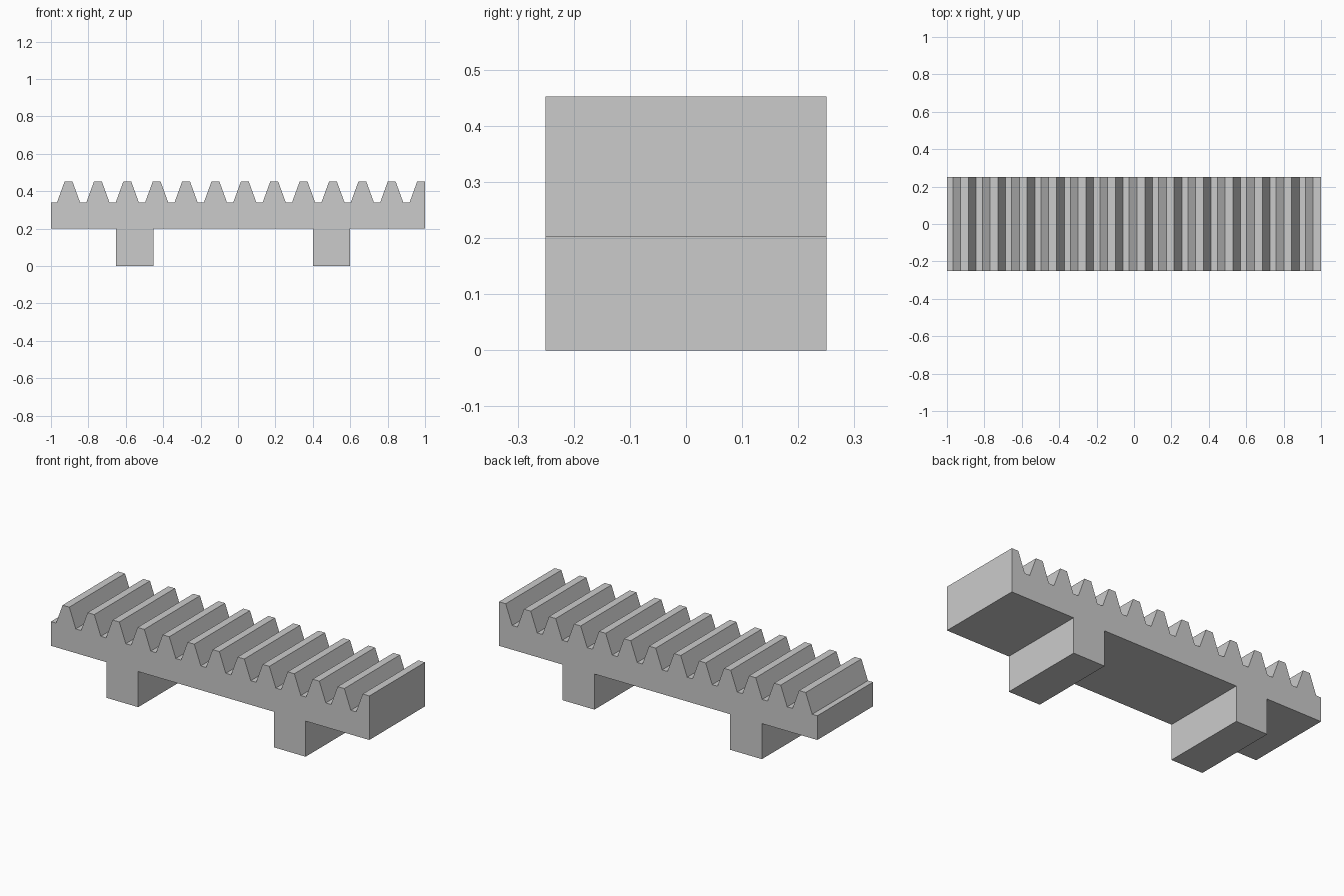
import bpy
import bmesh
from math import pi, tan, radians

cube = bpy.data.objects.get("Cube")
if cube:
    bpy.data.objects.remove(cube, do_unlink=True)

# Plain grey metal
grey = bpy.data.materials.new("plain_grey")
grey.use_nodes = True
colour = (0.6, 0.6, 0.6, 1)
grey.diffuse_color = colour
grey.node_tree.nodes["Principled BSDF"].inputs["Base Color"].default_value = colour

# Rack proportions
MODULE = 0.05
PITCH = MODULE * pi
TEETH = 13
SLOPE = tan(radians(20))
HALF_DEPTH = 0.25
LEG_TOP = 0.202
TIP = 0.452
ROOT = TIP - 2.25 * MODULE
HALF_TIP = PITCH / 4 - MODULE * SLOPE
HALF_ROOT = PITCH / 4 + 1.25 * MODULE * SLOPE


def tooth_centre(i):
    return 1 - HALF_TIP - (TEETH - 1 - i) * PITCH


def rack_profile():
    # Underside with two legs, left to right
    pts = [(-1, LEG_TOP)]
    for start, end in ((-0.652, -0.452), (0.4, 0.6)):
        pts += [(start, LEG_TOP), (start, 0), (end, 0), (end, LEG_TOP)]
    pts.append((1, LEG_TOP))
    # Toothed top, right to left; the last tooth ends flush with the bar
    for i in reversed(range(TEETH)):
        c = tooth_centre(i)
        if i < TEETH - 1:
            pts.append((c + HALF_ROOT, ROOT))
        pts += [(c + HALF_TIP, TIP), (c - HALF_TIP, TIP), (c - HALF_ROOT, ROOT)]
    pts.append((-1, ROOT))
    return pts


# Extrude the profile through the depth
bm = bmesh.new()
front = bm.faces.new([bm.verts.new((x, -HALF_DEPTH, z)) for x, z in rack_profile()])
result = bmesh.ops.extrude_face_region(bm, geom=[front], use_keep_orig=True)
moved = [v for v in result["geom"] if isinstance(v, bmesh.types.BMVert)]
bmesh.ops.translate(bm, verts=moved, vec=(0, 2 * HALF_DEPTH, 0))
bmesh.ops.recalc_face_normals(bm, faces=bm.faces)

mesh = bpy.data.meshes.new("toothed_rack")
bm.to_mesh(mesh)
bm.free()
mesh.materials.append(grey)
rack = bpy.data.objects.new("toothed_rack", mesh)
bpy.context.collection.objects.link(rack)
